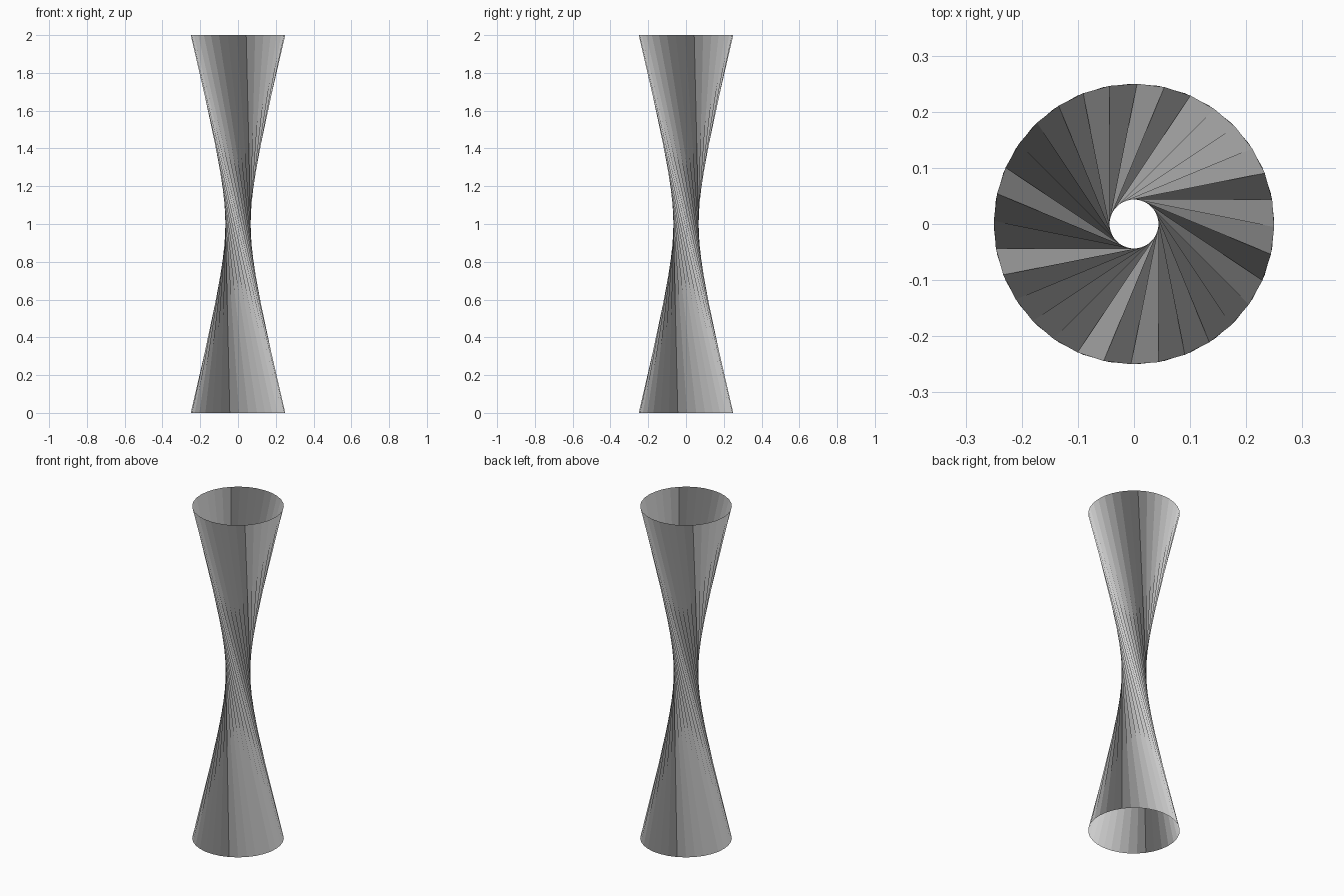
import bpy, bmesh
from math import cos, sin, radians

if "Cube" in bpy.data.objects:
    bpy.data.objects.remove(bpy.data.objects["Cube"])

SIDES, RADIUS, HEIGHT = 32, 0.25, 2.0
TWIST = 160.0        # degrees the bottom rim is turned against the top rim


def ring(bm, z, start):
    step = 360.0 / SIDES
    angles = [radians(start + i * step) for i in range(SIDES)]
    return [bm.verts.new((RADIUS * cos(a), RADIUS * sin(a), z)) for a in angles]


# Open twisted tube: straight quad strips between two rims, pinched at the waist
bm = bmesh.new()
bottom = ring(bm, 0.0, TWIST / 2)
top = ring(bm, HEIGHT, -TWIST / 2)
for i in range(SIDES):
    j = (i + 1) % SIDES
    bm.faces.new((bottom[j], top[j], top[i], bottom[i]))

mesh = bpy.data.meshes.new("twisted_hourglass")
bm.to_mesh(mesh)
bm.free()
obj = bpy.data.objects.new("twisted_hourglass", mesh)
bpy.context.collection.objects.link(obj)
